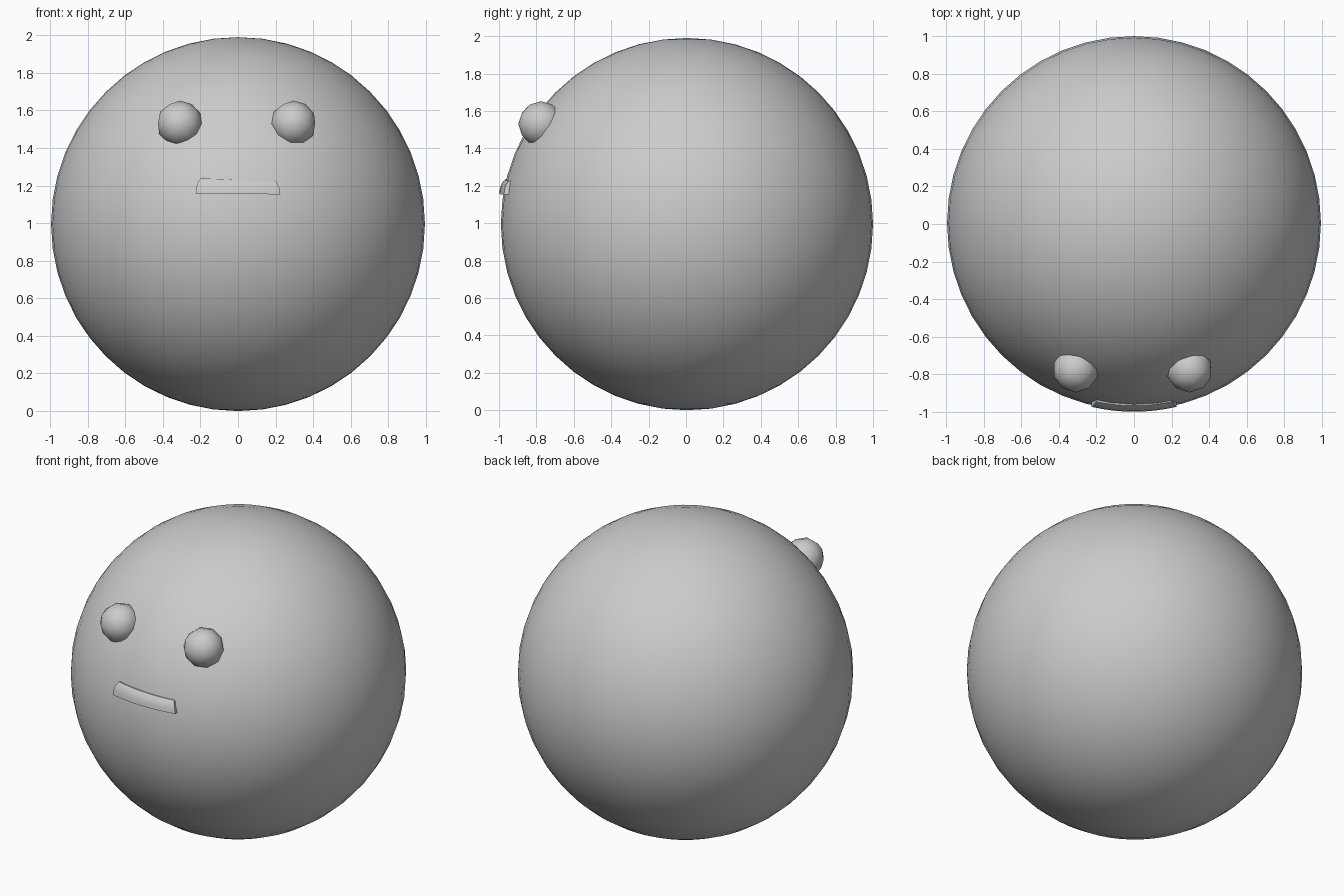
import bpy, bmesh, math

cube = bpy.data.objects.get("Cube")
if cube:
    bpy.data.objects.remove(cube, do_unlink=True)

R = 0.995
CENTRE = (0, 0.005, R)

grey = bpy.data.materials.new("light grey")
grey.use_nodes = True
colour = (0.6, 0.6, 0.6, 1)
grey.diffuse_color = colour
grey.node_tree.nodes["Principled BSDF"].inputs["Base Color"].default_value = colour


def finish(obj, name, angle=180):
    obj.name = name
    obj.data.materials.append(grey)
    bpy.ops.object.select_all(action='DESELECT')
    obj.select_set(True)
    bpy.context.view_layer.objects.active = obj
    bpy.ops.object.shade_smooth_by_angle(angle=math.radians(angle))


# Round head
bpy.ops.mesh.primitive_uv_sphere_add(segments=48, ring_count=24, radius=R, location=CENTRE)
finish(bpy.context.object, "head")

# Faceted ball eyes, half sunk in the head
for name, x in (("right_eye", -0.31), ("left_eye", 0.295)):
    bpy.ops.mesh.primitive_ico_sphere_add(subdivisions=2, radius=0.122, location=(x, -0.775, 1.53))
    finish(bpy.context.object, name)

# Mouth: rounded bar swept round the head, wider along its lower edge
# profile points: distance from the head axis, height, half width
profile = [(0.94, 1.156, 0.225), (1.004, 1.156, 0.225), (1.0, 1.185, 0.222),
           (0.99, 1.213, 0.212), (0.972, 1.232, 0.2), (0.94, 1.232, 0.195)]
STEPS = 8
bm = bmesh.new()
rings = []
for i in range(STEPS + 1):
    t = 2 * i / STEPS - 1
    ring = []
    for r, z, half in profile:
        x = t * half
        slope = 0.003 + 0.06 * (z - 1.156)
        ring.append(bm.verts.new((x, CENTRE[1] - math.sqrt(r * r - x * x), z - slope * t)))
    rings.append(ring)
n = len(profile)
for a, b in zip(rings, rings[1:]):
    for k in range(n):
        bm.faces.new((a[k], a[(k + 1) % n], b[(k + 1) % n], b[k]))
bm.faces.new(rings[0])
bm.faces.new(rings[-1])
bmesh.ops.recalc_face_normals(bm, faces=bm.faces)
mesh = bpy.data.meshes.new("mouth")
bm.to_mesh(mesh)
bm.free()
mouth = bpy.data.objects.new("mouth", mesh)
bpy.context.collection.objects.link(mouth)
finish(mouth, "mouth", 40)
